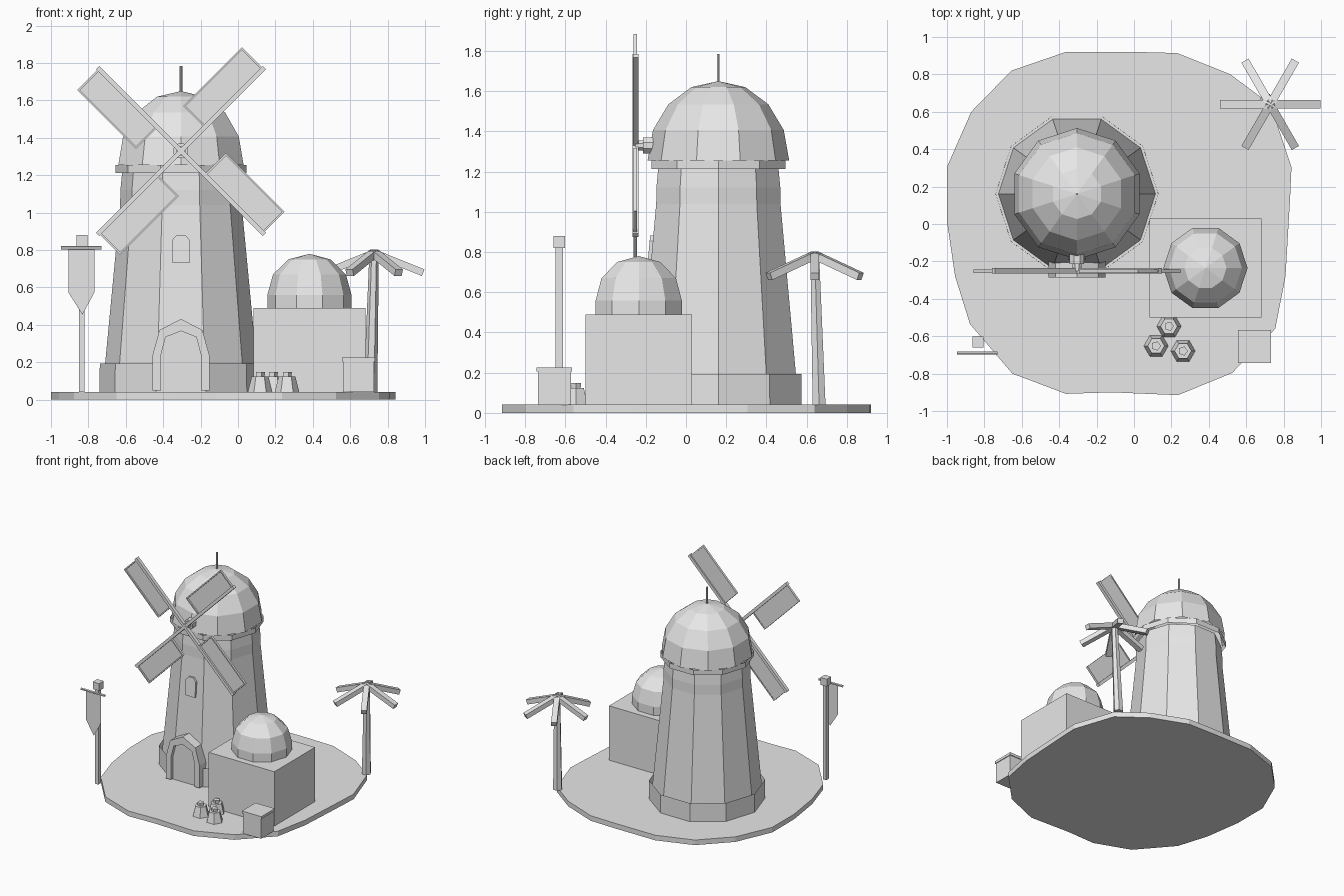
import bpy, bmesh, math
from mathutils import Matrix, Vector

if "Cube" in bpy.data.objects:
    bpy.data.objects.remove(bpy.data.objects["Cube"])

stone = bpy.data.materials.new("pale_grey")
stone.diffuse_color = (0.8, 0.8, 0.8, 1)
stone.use_nodes = True
stone.node_tree.nodes["Principled BSDF"].inputs["Base Color"].default_value = stone.diffuse_color


def finish(name, bm, matrix=None):
    if matrix:
        bmesh.ops.transform(bm, matrix=matrix, verts=bm.verts)
    mesh = bpy.data.meshes.new(name)
    bm.to_mesh(mesh)
    bm.free()
    mesh.materials.append(stone)
    ob = bpy.data.objects.new(name, mesh)
    bpy.context.collection.objects.link(ob)
    return ob


def lathe(name, x, y, sides, profile, turn=0.0, matrix=None, lean=(0, 0), caps=True):
    """Rings of (radius, z) joined into a faceted body, optionally open at the ends."""
    bm = bmesh.new()
    z0, z1 = profile[0][1], profile[-1][1]
    rings = []
    for r, z in profile:
        t = (z - z0) / (z1 - z0)
        cx, cy = x + lean[0] * t, y + lean[1] * t
        if r == 0:
            rings.append([bm.verts.new((cx, cy, z))])
            continue
        angles = [math.radians(turn) + math.tau * i / sides for i in range(sides)]
        rings.append([bm.verts.new((cx + r * math.cos(a), cy + r * math.sin(a), z)) for a in angles])
    for a, b in zip(rings, rings[1:]):
        for i in range(sides):
            j = (i + 1) % sides
            if len(b) == 1:
                bm.faces.new((a[i], a[j], b[0]))
            else:
                bm.faces.new((a[i], a[j], b[j], b[i]))
    if caps:
        bm.faces.new(rings[0][::-1])
        if len(rings[-1]) > 1:
            bm.faces.new(rings[-1])
    return finish(name, bm, matrix)


def box(name, lo, hi, matrix=None):
    bm = bmesh.new()
    bmesh.ops.create_cube(bm, size=1)
    lo, hi = Vector(lo), Vector(hi)
    for v in bm.verts:
        v.co = [(lo[i] + hi[i]) / 2 + v.co[i] * (hi[i] - lo[i]) for i in range(3)]
    return finish(name, bm, matrix)


def plate(name, pts, y0, y1, slope=0.0):
    """Outline in x, z pushed from y0 to y1, leaning back with height by slope."""
    bm = bmesh.new()
    base = pts[0][1]
    front, back = [[bm.verts.new((x, y + (z - base) * slope, z)) for x, z in pts] for y in (y0, y1)]
    bm.faces.new(front)
    bm.faces.new(back[::-1])
    for i in range(len(pts)):
        j = (i + 1) % len(pts)
        bm.faces.new((front[i], back[i], back[j], front[j]))
    bmesh.ops.recalc_face_normals(bm, faces=bm.faces)
    return finish(name, bm)


def dome_profile(r, z, h, steps):
    pts = [(r * math.cos(i * math.pi / 2 / steps), z + h * math.sin(i * math.pi / 2 / steps))
           for i in range(steps)]
    return pts + [(0, z + h)]


# Uneven ground slab
outline = [(-.364, .92), (0, .92), (.23, .914), (.515, .80), (.73, .64), (.842, .305), (.835, .15),
           (.81, -.28), (.755, -.56), (.524, -.797), (.235, -.915), (-.12, -.90), (-.364, -.908),
           (-.65, -.80), (-.877, -.535), (-.957, -.278), (-1, .016), (-1, .305), (-.87, .60), (-.655, .82)]
bm = bmesh.new()
rims = [[bm.verts.new((x, y, z)) for x, y in outline] for z in (0, .042)]
for i in range(len(outline)):
    j = (i + 1) % len(outline)
    bm.faces.new((rims[0][i], rims[0][j], rims[1][j], rims[1][i]))
bm.faces.new(rims[0])
bm.faces.new(rims[1])
bmesh.ops.recalc_face_normals(bm, faces=bm.faces)
finish("ground_slab", bm)

# Tower, collar and big dome (open shells)
TX, TY = -.305, .161
lathe("tower_plinth", TX, TY, 10, [(.435, .04), (.434, .193)], caps=False)
lathe("tower_wall", TX, TY, 10, [(.42, .04), (.325, 1.04), (.324, 1.12), (.314, 1.22)], caps=False)
lathe("tower_collar", TX, TY, 10, [(.35, 1.212), (.35, 1.256)], caps=False)
lathe("tower_dome", TX, TY, 10, dome_profile(.352, 1.256, .394, 4), 18, caps=False)
lathe("dome_finial", TX, TY, 6, [(.007, 1.63), (.007, 1.785)])

# Arched door surround, door and window
outer = [(.153, .05), (.153, .235), (.115, .372), (0, .432)]
inner = [(.108, .05), (.108, .235), (.082, .335), (0, .367)]


def mirrored(half):
    return half + [(-x, z) for x, z in half[-2::-1]]


o, n = [[(TX + x, z) for x, z in mirrored(h)] for h in (outer, inner)]
plate("door_surround", o + n[::-1], -.285, -.17)
plate("door", n, -.255, -.18)
win = [(-.046, .73), (.046, .73), (.046, .855), (.022, .882), (-.022, .882), (-.046, .855)]
plate("window", [(TX + x, z) for x, z in win], -.192, -.16, .09)

# Sail hub and four sails
HZ = 1.33
axis = Matrix.Translation((TX, 0, HZ)) @ Matrix.Rotation(math.pi / 2, 4, 'X')
lathe("sail_hub", 0, 0, 8, [(.042, .10), (.042, .215)], 22.5, axis)
lathe("sail_shaft", 0, 0, 8, [(.027, .20), (.027, .25)], 22.5, axis)
for k in range(4):
    m = Matrix.Translation((TX, 0, HZ)) @ Matrix.Rotation(-math.radians(45 + 90 * k), 4, 'Y')
    if k < 2:
        box(f"sail_spar_{k}", (-.63, -.264 - .001 * k, -.012), (.63, -.236, .012), m)
    box(f"sail_cloth_{k}", (.18, -.25, .005), (.618, -.247, .158), m)
    box(f"sail_edge_{k}", (.178, -.262, .152), (.622, -.244, .162), m)
    for u in (.178, .612):
        box(f"sail_end_{k}", (u, -.262, .01), (u + .01, -.244, .154), m)

# Side house with small dome
box("house", (.083, -.5, .04), (.682, .03, .49))
lathe("house_dome", .382, -.235, 10, [(.225, .489)] + dome_profile(.225, .56, .22, 3), caps=False)

# Palm tree
lathe("palm_trunk", .708, .662, 6, [(.037, .04), (.025, .80)], 0, None, (.02, -.022))
for k in range(6):
    m = (Matrix.Translation((.728, .64, .785)) @ Matrix.Rotation(math.radians(60 * k), 4, 'Z')
         @ Matrix.Rotation(math.radians(22), 4, 'Y'))
    box(f"palm_frond_{k}", (0, -.022, -.019), (.283, .022, .019), m)

# Banner post, with an open tube as the bar and a flat cloth
box("banner_post", (-.85, -.65, .04), (-.82, -.612, .82))
box("post_cap", (-.863, -.66, .82), (-.805, -.602, .88))
side = Matrix.Translation((0, -.69, .812)) @ Matrix.Rotation(math.pi / 2, 4, 'Y')
lathe("banner_bar", 0, 0, 6, [(.01, -.947), (.01, -.73)], 0, side, caps=False)
bm = bmesh.new()
bm.faces.new([bm.verts.new((x, -.69, z)) for x, z in
              [(-.905, .805), (-.905, .57), (-.832, .455), (-.767, .575), (-.767, .805)]])
finish("banner", bm)

# Crate with lid
box("crate", (.562, -.737, .04), (.727, -.573, .21))
box("crate_lid", (.556, -.743, .205), (.733, -.567, .226))

# Three pots
for i, (x, y) in enumerate([(.187, -.547), (.118, -.652), (.262, -.679)]):
    lathe(f"pot_{i}", x, y, 6, [(.066, .04), (.045, .123)])
    lathe(f"pot_neck_{i}", x, y, 5, [(.024, .12), (.026, .148)])
